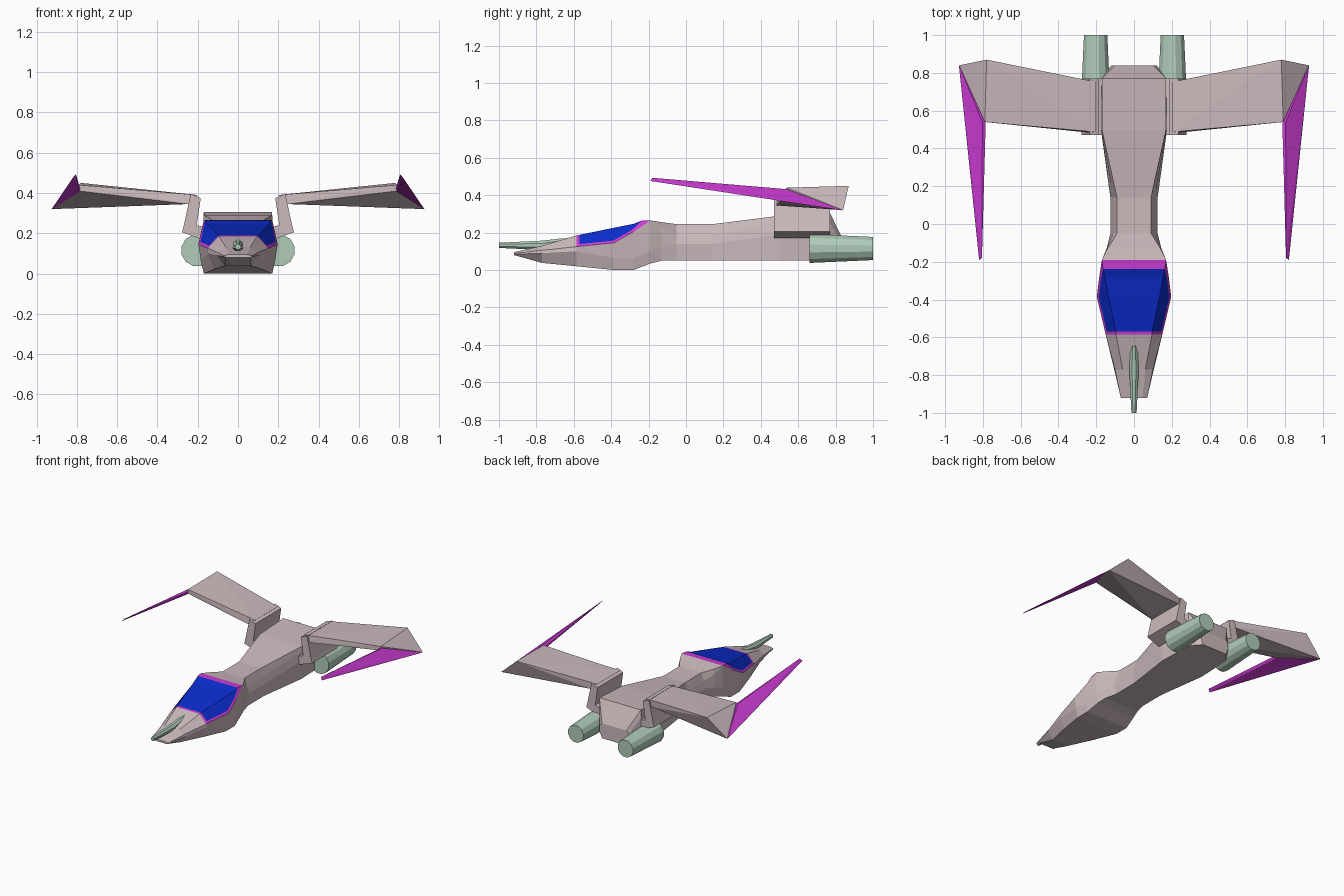
import bpy
import bmesh
from math import cos, sin, tau

cube = bpy.data.objects.get("Cube")
if cube:
    bpy.data.objects.remove(cube, do_unlink=True)


def material(name, *srgb):
    m = bpy.data.materials.new(name)
    m.use_nodes = True
    col = [((c + 0.055) / 1.055) ** 2.4 for c in srgb] + [1]
    m.diffuse_color = col
    m.node_tree.nodes["Principled BSDF"].inputs["Base Color"].default_value = col
    return m


HULL = material("dusty pink hull", 0.80, 0.73, 0.74)
TRIM = material("magenta trim", 0.79, 0.23, 0.82)
GLASS = material("blue glass", 0.04, 0.17, 0.80)
METAL = material("pale green metal", 0.69, 0.80, 0.73)


def finish(bm, name, *mats):
    bmesh.ops.recalc_face_normals(bm, faces=bm.faces)
    me = bpy.data.meshes.new(name)
    bm.to_mesh(me)
    bm.free()
    for m in mats:
        me.materials.append(m)
    ob = bpy.data.objects.new(name, me)
    bpy.context.collection.objects.link(ob)
    return ob


def loft(bm, rings):
    """Skin a list of closed rings; returns faces as rows[span][segment]."""
    vs = [[bm.verts.new(p) for p in r] for r in rings]
    n = len(vs[0])
    rows = [[bm.faces.new((a[i], a[(i + 1) % n], b[(i + 1) % n], b[i]))
             for i in range(n)] for a, b in zip(vs, vs[1:])]
    bm.faces.new(vs[0])
    bm.faces.new(vs[-1])
    return rows


def tube(name, x, z, sides, stations, mat):
    """Round body along y from (y, radius, z offset) stations."""
    bm = bmesh.new()
    loft(bm, [[(x + r * cos(tau * (i + .5) / sides), y,
                z + dz + r * sin(tau * (i + .5) / sides))
               for i in range(sides)] for y, r, dz in stations])
    return finish(bm, name, mat)


def solid(name, points, mat):
    """Faceted solid wrapped around a few corner points."""
    bm = bmesh.new()
    for p in points:
        bm.verts.new(p)
    bmesh.ops.convex_hull(bm, input=bm.verts)
    return finish(bm, name, mat)


# Fuselage: y, then half width and height of top, shoulder, flank, keel
SECTIONS = [
    (-.92, (.045, .095), (.07, .088), (.07, .084), (.06, .08)),
    (-.77, (.06, .13), (.10, .105), (.105, .09), (.065, .038)),
    (-.585, (.095, .185), (.15, .125), (.15, .10), (.12, .02)),
    (-.385, (.135, .226), (.197, .145), (.185, .065), (.17, 0)),
    (-.28, (.155, .247), (.184, .205), (.18, .065), (.17, 0)),
    (-.19, (.17, .265), (.17, .265), (.168, .1), (.155, .035)),
    (-.13, (.14, .256), (.145, .22), (.145, .12), (.14, .05)),
    (-.05, (.09, .245), (.11, .19), (.125, .14), (.12, .05)),
    (.14, (.09, .245), (.11, .19), (.125, .14), (.12, .05)),
    (.5, (.17, .29), (.172, .25), (.175, .19), (.17, .05)),
    (.77, (.17, .305), (.17, .25), (.17, .18), (.16, .05)),
    (.84, (.10, .16), (.12, .14), (.12, .1), (.10, .05)),
]
bm = bmesh.new()
rows = loft(bm, [[(x, y, z) for x, z in half] + [(-x, y, z) for x, z in half[::-1]]
                 for y, *half in SECTIONS])
# Canopy: upper panels behind the nose, inset so a trim border remains
for row in rows[2:5]:
    for seg in (0, 6, 7):
        row[seg].material_index = 2
bmesh.ops.remove_doubles(bm, verts=bm.verts, dist=.001)
bmesh.ops.recalc_face_normals(bm, faces=bm.faces)
canopy = [f for f in bm.faces if f.material_index == 2]
border = bmesh.ops.inset_region(bm, faces=canopy, thickness=.016,
                                use_even_offset=True)["faces"]
for f in border:
    f.material_index = 1
for v in {v for f in canopy for v in f.verts}:
    if v.co.y > -.25:
        v.co.y -= .03
        v.co.z -= .006
finish(bm, "fuselage", HULL, TRIM, GLASS)

# Nose gun
tube("nose_gun", 0, .132, 8,
     [(-1, .015, 0), (-.77, .027, 0), (-.68, .022, .015), (-.6, .006, .035)], METAL)

PYLON = [(.15, .175), (.18, .17), (.278, .205), (.27, .235), (.245, .35),
         (.235, .395), (.185, .375), (.205, .24), (.165, .23)]

for side, s in (("left", 1), ("right", -1)):
    # Engine
    tube(side + "_engine", s * .203, .115, 12,
         [(.66, .08, 0), (1, .064, 0)], METAL)

    # Pylon carrying the wing
    bm = bmesh.new()
    loft(bm, [[(s * x, y, z) for x, z in PYLON] for y in (.47, .77)])
    finish(bm, side + "_pylon", HULL)

    # Wing, thick at the root and thin at the tip
    solid(side + "_wing", [(s * x, y, z) for x, y, z in (
        (.2, .487, .39), (.2, .752, .39), (.25, .485, .345), (.25, .76, .345),
        (.79, .54, .44), (.79, .54, .41), (.925, .84, .32), (.78, .87, .45))], HULL)

    # Long forward wingtip spike
    solid(side + "_wingtip_spike", [(s * x, y, z) for x, y, z in (
        (.785, .54, .425), (.803, .54, .432), (.79, .54, .405),
        (.927, .842, .318), (.805, -.18, .493), (.82, -.19, .476))], TRIM)
